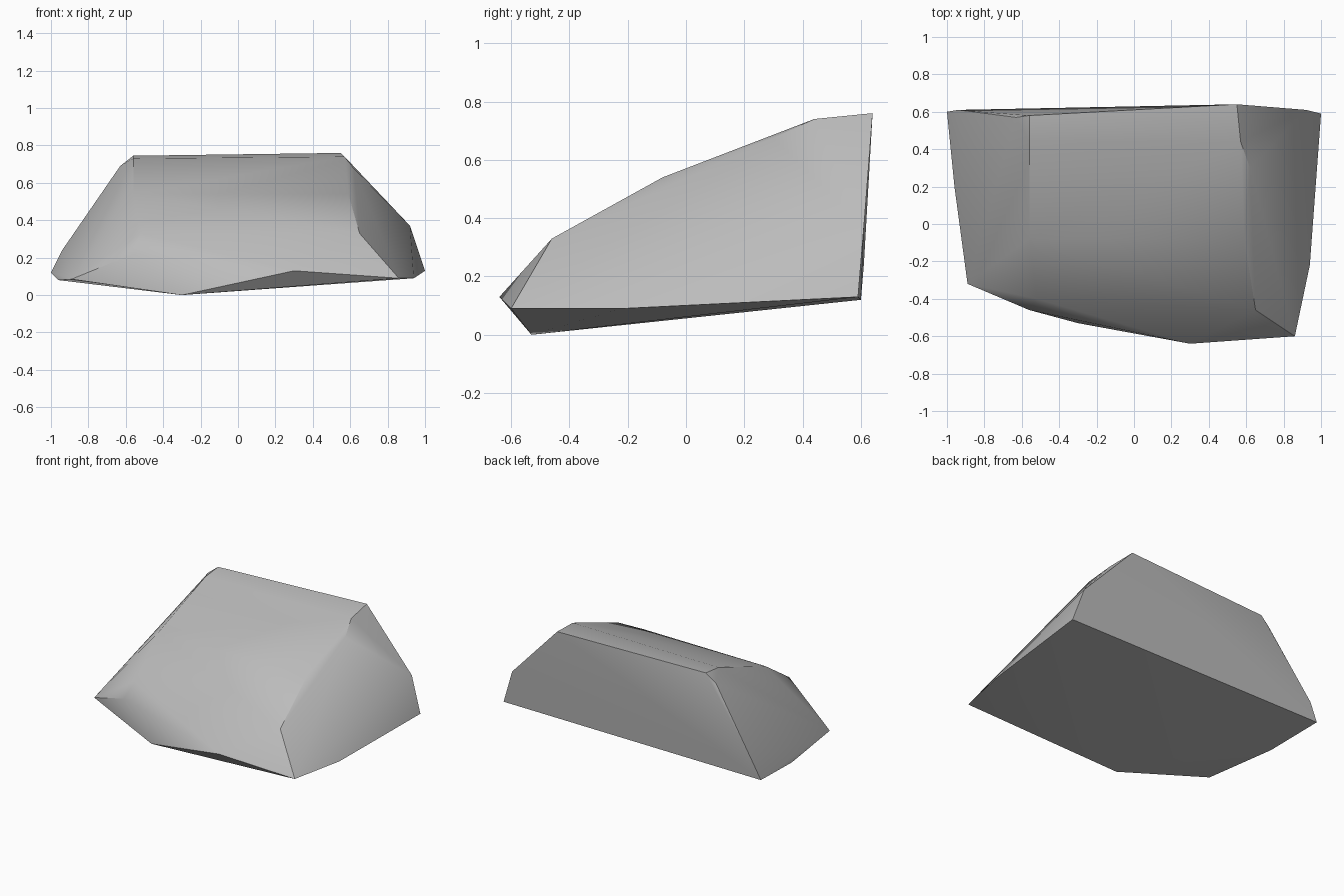
import bpy, bmesh, math

cube = bpy.data.objects.get("Cube")
if cube:
    bpy.data.objects.remove(cube)

stone = bpy.data.materials.new("stone_grey")
stone.use_nodes = True
grey = (0.5, 0.5, 0.5, 1)
stone.diffuse_color = grey
stone.node_tree.nodes["Principled BSDF"].inputs["Base Color"].default_value = grey

# Corners of the boulder, wrapped in a convex hull
back = [(-1, .6, .12), (-.94, .61, .24), (-.63, .57, .69), (-.56, .58, .745),
        (.55, .64, .76), (.92, .61, .37), (1, .59, .13)]
left_ridge = [(.57, .44, .74), (.62, .3, .675), (.59, -.08, .54), (.65, -.46, .33)]
right_ridge = [(-.56, .44, .73), (-.56, -.08, .54), (-.52, -.4, .33)]
base = [(-.96, .2, .08), (-.89, -.32, .085), (-.56, -.46, .22), (-.3, -.53, 0),
        (.3, -.64, .13), (.86, -.6, .09), (.94, -.22, .09)]

bm = bmesh.new()
for p in back + left_ridge + right_ridge + base:
    bm.verts.new(p)
hull = bmesh.ops.convex_hull(bm, input=bm.verts)
bmesh.ops.delete(bm, geom=[v for v in bm.verts if not v.link_faces], context='VERTS')
# Merge nearly flat triangles into broad facets
bmesh.ops.dissolve_limit(bm, angle_limit=math.radians(2), verts=bm.verts, edges=bm.edges)
bmesh.ops.recalc_face_normals(bm, faces=bm.faces)
mesh = bpy.data.meshes.new("boulder")
bm.to_mesh(mesh)
bm.free()
mesh.materials.append(stone)

boulder = bpy.data.objects.new("boulder", mesh)
bpy.context.collection.objects.link(boulder)
bpy.ops.object.select_all(action='DESELECT')
boulder.select_set(True)
bpy.context.view_layer.objects.active = boulder
bpy.ops.object.shade_smooth_by_angle(angle=math.radians(35))
